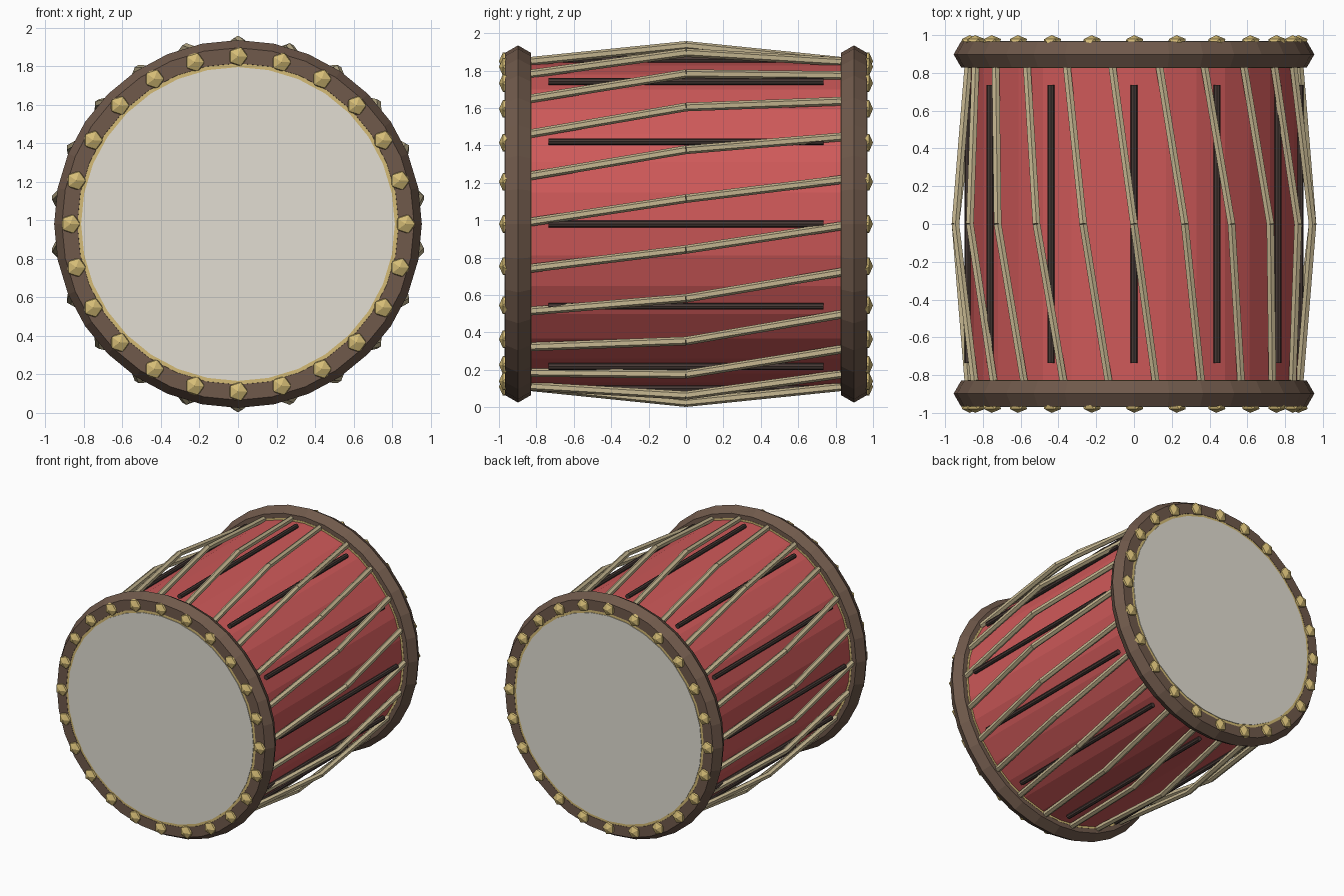
import bpy, bmesh
from math import sin, cos, pi, radians
from mathutils import Vector, Matrix

if "Cube" in bpy.data.objects:
    bpy.data.objects.remove(bpy.data.objects["Cube"])

CZ = 0.98      # height of the drum axis (runs along y)
SIDES = 32


def material(name, rgb):
    m = bpy.data.materials.new(name)
    m.diffuse_color = (*rgb, 1)
    m.use_nodes = True
    m.node_tree.nodes["Principled BSDF"].inputs["Base Color"].default_value = m.diffuse_color
    return m


RED = material("red_lacquer", (0.62, 0.10, 0.10))
BROWN = material("brown_wood", (0.16, 0.10, 0.07))
DARK = material("dark_wood", (0.06, 0.04, 0.035))
ROPE = material("rope_tan", (0.56, 0.47, 0.28))
GOLD = material("brass", (0.66, 0.50, 0.18))
SKIN = material("drum_skin", (0.76, 0.73, 0.65))


def finish(name, bm, mat):
    me = bpy.data.meshes.new(name)
    bm.to_mesh(me)
    bm.free()
    me.materials.append(mat)
    ob = bpy.data.objects.new(name, me)
    bpy.context.collection.objects.link(ob)
    return ob


def rod(bm, a, b, r, n):
    """Capped cylinder from point a to point b."""
    d = b - a
    mat = Matrix.Translation((a + b) / 2) @ d.to_track_quat('Z', 'Y').to_matrix().to_4x4()
    bmesh.ops.create_cone(bm, cap_ends=True, segments=n, radius1=r, radius2=r,
                          depth=d.length, matrix=mat)


def polar(r, ang, y):
    return Vector((r * cos(ang), y, CZ + r * sin(ang)))


def axis_cylinder(name, r, y0, y1, mat):
    bm = bmesh.new()
    rod(bm, polar(0, 0, y0), polar(0, 0, y1), r, SIDES)
    return finish(name, bm, mat)


# Shell
axis_cylinder("drum_shell", 0.865, -0.9, 0.9, RED)

for side, s in (("front", -1), ("back", 1)):
    # Hexagonal-section wooden hoop
    bpy.ops.mesh.primitive_torus_add(major_segments=SIDES, minor_segments=6,
                                     major_radius=0.875, minor_radius=0.08,
                                     location=(0, s * 0.898, CZ),
                                     rotation=(pi / 2, 0, 0))
    hoop = bpy.context.object
    hoop.name = side + "_hoop"
    hoop.data.materials.append(BROWN)

    # Brass band inside the hoop, and the skin
    axis_cylinder(side + "_brass_band", 0.88, s * 0.827, s * 0.966, GOLD)
    axis_cylinder(side + "_skin", 0.815, s * 0.95, s * 0.97, SKIN)

    # Ring of faceted studs
    bm = bmesh.new()
    for k in range(24):
        m = (Matrix.Translation(polar(0.87, k * pi / 12, s * 0.963))
             @ Matrix.Diagonal((1, 0.67, 1, 1))
             @ Matrix.Rotation(radians(-90 * s), 4, 'X'))
        bmesh.ops.create_icosphere(bm, subdivisions=1, radius=0.055, matrix=m)
    finish(side + "_studs", bm, GOLD)

# Dark slats along the shell
bm = bmesh.new()
for k in range(12):
    a = k * pi / 6
    rod(bm, polar(0.88, a, -0.735), polar(0.88, a, 0.735), 0.018, 8)
finish("shell_slats", bm, DARK)

# Tension ropes: two straight lengths each, bowed out and twisted round the shell
bm = bmesh.new()
step = 2 * pi / 22
for k in range(22):
    a = pi / 2 + k * step
    mid = polar(0.955, a, 0)
    rod(bm, polar(0.872, a - step / 2, -0.9), mid, 0.023, 6)
    rod(bm, mid, polar(0.872, a + step / 2, 0.9), 0.023, 6)
finish("tension_ropes", bm, ROPE)
